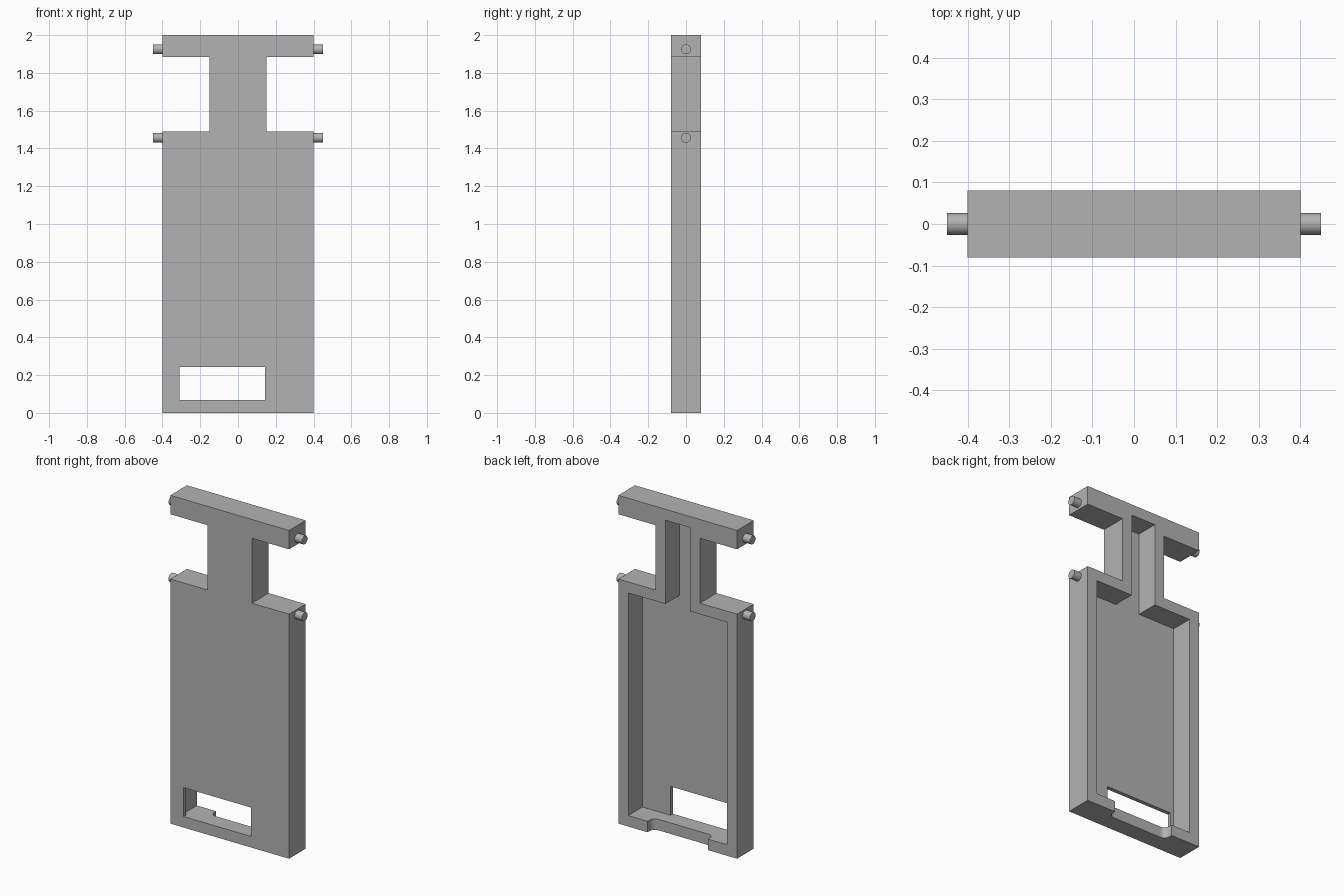
import bpy
import bmesh
import math

if "Cube" in bpy.data.objects:
    bpy.data.objects.remove(bpy.data.objects["Cube"], do_unlink=True)

grey = bpy.data.materials.new("plain grey")
grey.use_nodes = True
colour = (0.45, 0.45, 0.45, 1)
grey.diffuse_color = colour
grey.node_tree.nodes["Principled BSDF"].inputs["Base Color"].default_value = colour

HALF_W, HALF_D, NECK, WALL = 0.40, 0.08, 0.15, 0.067
SHOULDER, BAR, TOP = 1.49, 1.885, 2.0
FLOOR_Y = -0.056


def prism(name, points, direction):
    """Extrude a closed polygon of 3D points along a direction."""
    bm = bmesh.new()
    face = bm.faces.new([bm.verts.new(p) for p in points])
    result = bmesh.ops.extrude_face_region(bm, geom=[face])
    verts = [v for v in result["geom"] if isinstance(v, bmesh.types.BMVert)]
    bmesh.ops.translate(bm, verts=verts, vec=direction)
    bmesh.ops.recalc_face_normals(bm, faces=bm.faces)
    mesh = bpy.data.meshes.new(name)
    bm.to_mesh(mesh)
    bm.free()
    mesh.materials.append(grey)
    obj = bpy.data.objects.new(name, mesh)
    bpy.context.collection.objects.link(obj)
    return obj


def upright(name, outline, y0, y1):
    return prism(name, [(x, y0, z) for x, z in outline], (0, y1 - y0, 0))


def mirrored(right_half):
    return right_half + [(-x, z) for x, z in reversed(right_half)]


def cut(target, cutter):
    mod = target.modifiers.new("cut", "BOOLEAN")
    mod.operation = "DIFFERENCE"
    mod.solver = "EXACT"
    mod.object = cutter
    bpy.context.view_layer.objects.active = target
    bpy.ops.object.modifier_apply(modifier=mod.name)
    bpy.data.objects.remove(cutter, do_unlink=True)


# Body: panel, narrow neck and crossbar in one outline
body = upright("body", mirrored([
    (HALF_W, 0), (HALF_W, SHOULDER), (NECK, SHOULDER),
    (NECK, BAR), (HALF_W, BAR), (HALF_W, TOP)]), -HALF_D, HALF_D)

# Hollow open at the back, leaving an even rim
inner, neck_in = HALF_W - WALL, NECK - WALL
cut(body, upright("cavity_cutter", mirrored([
    (inner, WALL), (inner, SHOULDER - WALL),
    (neck_in, SHOULDER - WALL), (neck_in, TOP - WALL)]), FLOOR_Y, 0.2))

# Window through the front plate, level with the cavity floor
cut(body, upright("window_cutter", [
    (-0.31, WALL), (0.143, WALL), (0.143, 0.243), (-0.31, 0.243)], -0.2, -0.03))

# Notch in the bottom rim with rounded inner corners
NOTCH, NOTCH_Y, R = 0.203, 0.025, 0.035
arc = [(NOTCH - R + R * math.cos(a), NOTCH_Y + R - R * math.sin(a))
       for a in (math.radians(90 * i / 8) for i in range(9))]
cut(body, prism("notch_cutter",
                [(x, y, -0.1) for x, y in mirrored([(NOTCH, 0.2)] + arc)],
                (0, 0, 0.2)))

# Hinge pins on both sides
PIN_R, SIDES = 0.026, 32
for level, z in (("upper", 1.925), ("lower", 1.457)):
    for side, sign in (("left", 1), ("right", -1)):
        ring = [(sign * (HALF_W - 0.01),
                 PIN_R * math.cos(2 * math.pi * i / SIDES),
                 z + PIN_R * math.sin(2 * math.pi * i / SIDES)) for i in range(SIDES)]
        pin = prism(f"{level}_{side}_pin", ring, (sign * 0.06, 0, 0))
        bpy.ops.object.select_all(action="DESELECT")
        pin.select_set(True)
        bpy.context.view_layer.objects.active = pin
        bpy.ops.object.shade_smooth_by_angle(angle=math.radians(30))
